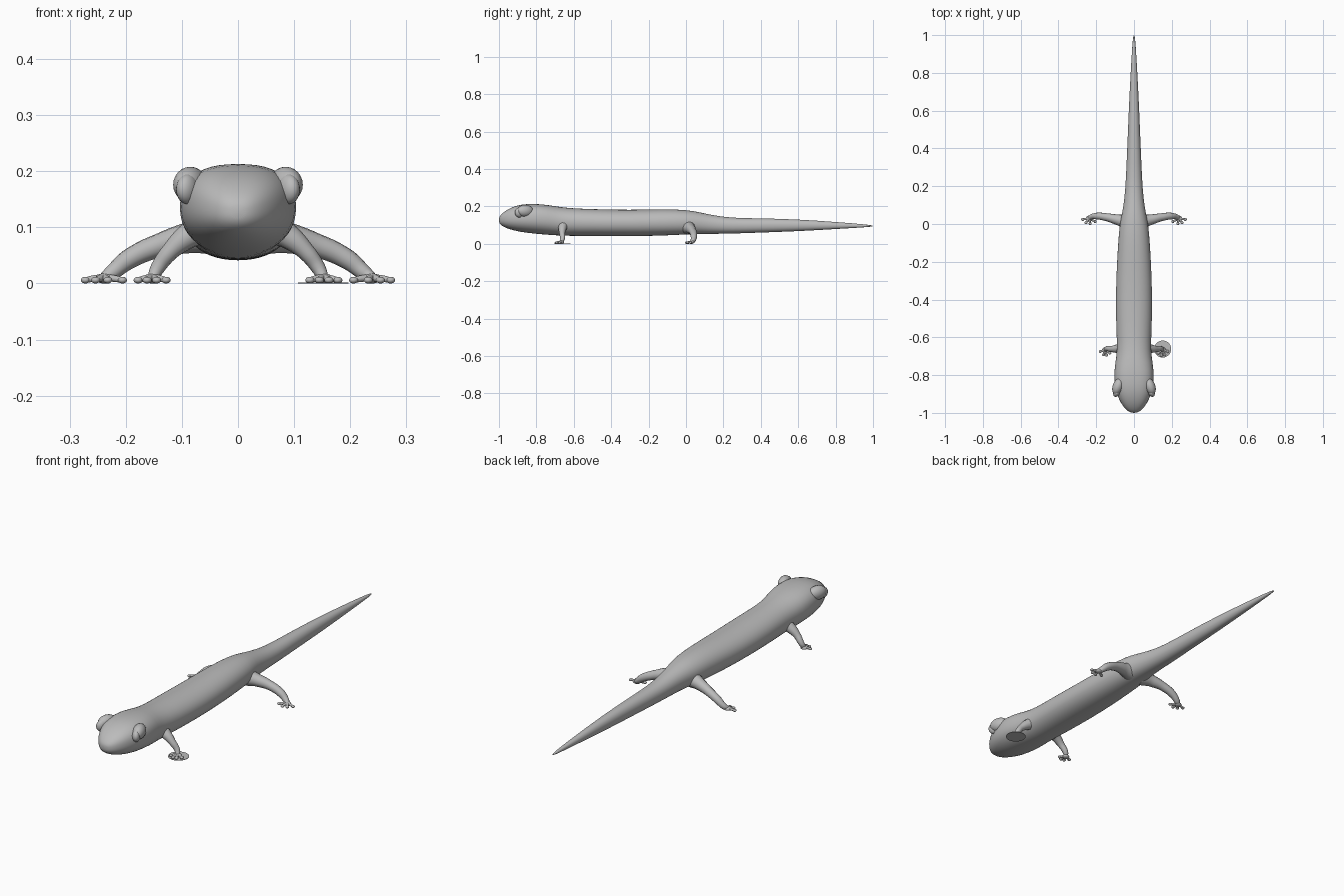
import bpy, bmesh, math
from mathutils import Vector

if "Cube" in bpy.data.objects:
    bpy.data.objects.remove(bpy.data.objects["Cube"], do_unlink=True)

skin = bpy.data.materials.new("grey_skin")
skin.use_nodes = True
skin.diffuse_color = (0.5, 0.5, 0.5, 1)
skin.node_tree.nodes["Principled BSDF"].inputs["Base Color"].default_value = (0.5, 0.5, 0.5, 1)


def finish(obj, name):
    obj.name = name
    obj.data.materials.clear()
    obj.data.materials.append(skin)
    for p in obj.data.polygons:
        p.use_smooth = True
    return obj


def ball(name, loc, size, turn=0):
    bpy.ops.mesh.primitive_uv_sphere_add(segments=20, ring_count=12, location=loc)
    obj = bpy.context.object
    obj.scale = size
    obj.rotation_euler.z = turn
    return finish(obj, name)


def tube(name, points):
    """Smooth limb through (x, y, z, radius) points."""
    curve = bpy.data.curves.new(name, "CURVE")
    curve.dimensions = "3D"
    curve.bevel_depth = 1
    curve.bevel_resolution = 4
    curve.use_fill_caps = True
    curve.resolution_u = 6
    spline = curve.splines.new("BEZIER")
    spline.bezier_points.add(len(points) - 1)
    for bp, (x, y, z, r) in zip(spline.bezier_points, points):
        bp.co, bp.radius = (x, y, z), r
        bp.handle_left_type = bp.handle_right_type = "AUTO"
    obj = bpy.data.objects.new(name, curve)
    bpy.context.collection.objects.link(obj)
    bpy.ops.object.select_all(action="DESELECT")
    obj.select_set(True)
    bpy.context.view_layer.objects.active = obj
    bpy.ops.object.convert(target="MESH")
    return finish(bpy.context.object, name)


# Body, head and tail: rings of (y, half width, bottom, top)
rings = [
    (-.998, .02, .11, .145), (-.985, .042, .095, .162), (-.95, .07, .079, .188),
    (-.9, .092, .066, .207), (-.85, .104, .058, .215), (-.77, .106, .05, .213),
    (-.7, .093, .045, .202), (-.63, .09, .042, .191), (-.5, .097, .041, .186),
    (-.3, .096, .04, .181), (-.12, .086, .043, .187), (0, .077, .05, .182),
    (.06, .062, .052, .172), (.14, .05, .053, .154), (.24, .043, .054, .138),
    (.4, .036, .06, .137), (.6, .028, .067, .131), (.8, .018, .079, .117),
    (.95, .009, .088, .105), (.995, .004, .092, .099),
]
SIDES = 24
bm = bmesh.new()
loops = []
for y, w, low, high in rings:
    boxy = 0.8 if y < -.75 else 0.95
    loop = []
    for i in range(SIDES):
        a = math.tau * i / SIDES
        c, s = math.cos(a), math.sin(a)
        k = boxy if s > 0 else 0.92
        x = math.copysign(abs(c) ** k, c) * w
        z = (low + high) / 2 + math.copysign(abs(s) ** k, s) * (high - low) / 2
        loop.append(bm.verts.new((x, y, z)))
    loops.append(loop)
for a, b in zip(loops, loops[1:]):
    for i in range(SIDES):
        j = (i + 1) % SIDES
        bm.faces.new((a[i], a[j], b[j], b[i]))
for loop, y, z in ((loops[0], -1, .128), (loops[-1], 1, .095)):
    tip = bm.verts.new((0, y, z))
    for i in range(SIDES):
        bm.faces.new((loop[i], loop[(i + 1) % SIDES], tip))
bmesh.ops.recalc_face_normals(bm, faces=bm.faces)
mesh = bpy.data.meshes.new("body")
bm.to_mesh(mesh)
bm.free()
body = bpy.data.objects.new("body", mesh)
bpy.context.collection.objects.link(body)
finish(body, "body")
body.modifiers.new("smooth", "SUBSURF").levels = 1

# Limb paths on the left side, and toe tips for each foot
legs = {
    "front": ([(.05, -.655, .105, .034), (.088, -.66, .085, .023), (.12, -.662, .058, .016),
               (.143, -.66, .028, .013), (.152, -.667, .01, .01)],
              [(.128, -.683), (.145, -.694), (.162, -.692), (.178, -.675)]),
    "back": ([(.035, .01, .09, .04), (.085, .022, .082, .028), (.14, .035, .068, .021),
              (.195, .042, .043, .018), (.225, .038, .019, .014), (.238, .03, .01, .01)],
             [(.206, .013), (.232, .002), (.254, .007), (.272, .024)]),
}
for side, m in (("left", 1), ("right", -1)):
    for kind, (path, toes) in legs.items():
        tube(f"{side}_{kind}_leg", [(m * x, y, z, r) for x, y, z, r in path])
        ax, ay, az, _ = path[-1]
        ball(f"{side}_{kind}_palm", (m * ax, ay, .009), (.017, .015, .009))
        for n, (x, y) in enumerate(toes):
            tube(f"{side}_{kind}_toe_{n}",
                 [(m * ax, ay, az, .007), (m * (ax + x) / 2, (ay + y) / 2, .009, .006),
                  (m * x, y, .006, .005)])
            ball(f"{side}_{kind}_toe_pad_{n}", (m * x, y, .006), (.008, .008, .006))
    # Eyes under a raised brow
    ball(f"{side}_brow", (m * .085, -.86, .176), (.028, .046, .032), m * .35)
    ball(f"{side}_eye", (m * .09, -.89, .168), (.018, .027, .027), m * .5)

# Flat disc under the left front foot
bpy.ops.mesh.primitive_cylinder_add(vertices=32, radius=.045, depth=.002,
                                    location=(.152, -.662, .001))
disc = finish(bpy.context.object, "foot_disc")
bpy.ops.object.shade_smooth_by_angle()
